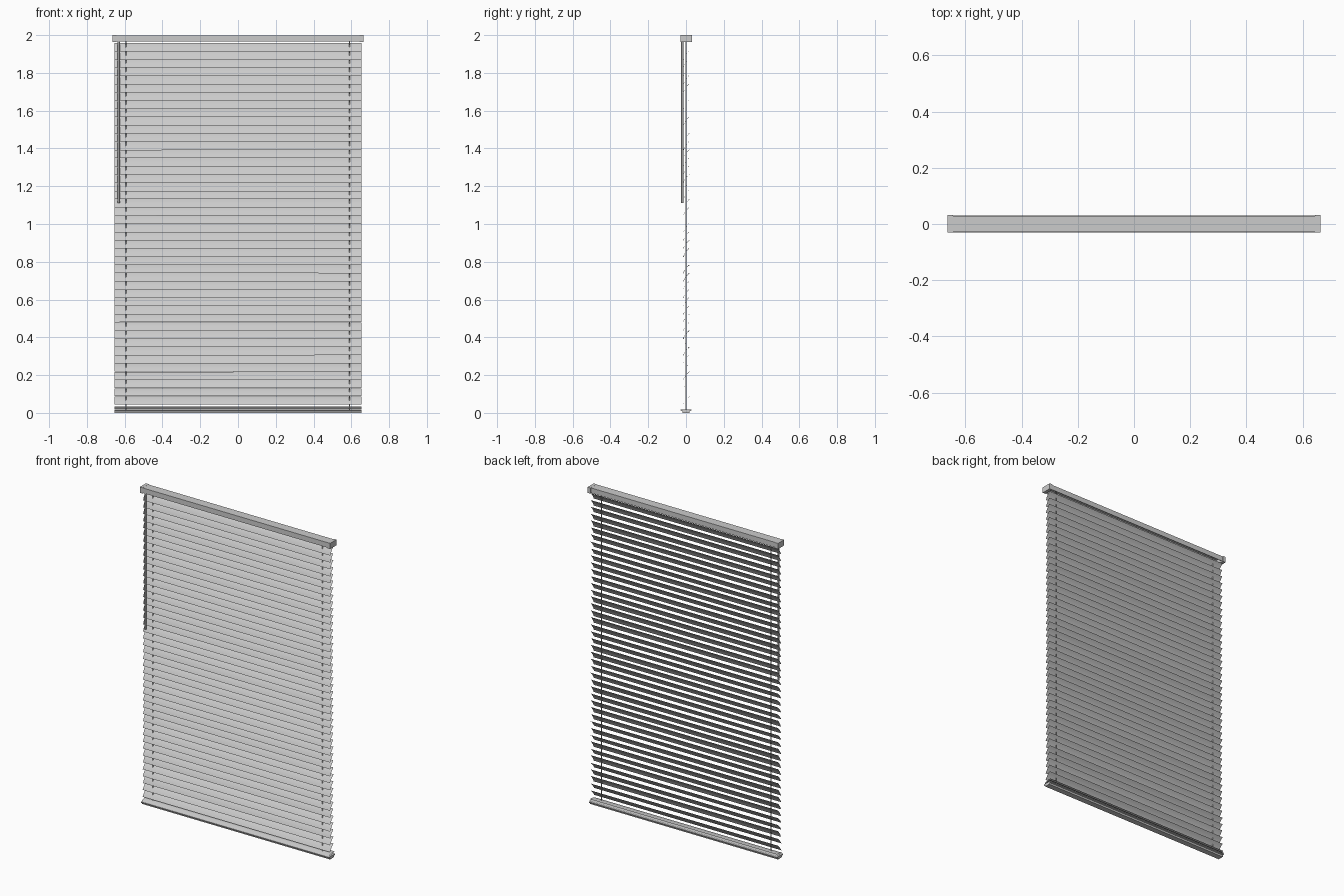
import bpy, bmesh, math, random
from mathutils import Vector

random.seed(4)
cube = bpy.data.objects.get("Cube")
if cube:
    bpy.data.objects.remove(cube, do_unlink=True)

grey = bpy.data.materials.new("light_grey")
grey.use_nodes = True
colour = (0.6, 0.6, 0.6, 1)
grey.diffuse_color = colour
grey.node_tree.nodes["Principled BSDF"].inputs["Base Color"].default_value = colour


def finish(name, bm, smooth=False):
    mesh = bpy.data.meshes.new(name)
    bm.to_mesh(mesh)
    bm.free()
    for poly in mesh.polygons:
        poly.use_smooth = smooth
    mesh.materials.append(grey)
    obj = bpy.data.objects.new(name, mesh)
    bpy.context.collection.objects.link(obj)
    return obj


def extrude_x(name, profile, half):
    """Closed y-z profile swept along x."""
    bm = bmesh.new()
    face = bm.faces.new([bm.verts.new((-half, y, z)) for y, z in profile])
    moved = bmesh.ops.extrude_face_region(bm, geom=[face])["geom"]
    verts = [g for g in moved if isinstance(g, bmesh.types.BMVert)]
    bmesh.ops.translate(bm, verts=verts, vec=(2 * half, 0, 0))
    bmesh.ops.recalc_face_normals(bm, faces=bm.faces)
    return finish(name, bm)


def box(name, lo, hi):
    obj = extrude_x(name, [(lo[1], lo[2]), (hi[1], lo[2]), (hi[1], hi[2]), (lo[1], hi[2])],
                    (hi[0] - lo[0]) / 2)
    obj.location.x = (lo[0] + hi[0]) / 2
    return obj


def rod(name, x, y, z0, z1, radius, sides):
    bm = bmesh.new()
    bmesh.ops.create_cone(bm, cap_ends=True, segments=sides, radius1=radius,
                          radius2=radius, depth=z1 - z0)
    obj = finish(name, bm)
    obj.location = (x, y, (z0 + z1) / 2)
    return obj


def slat(name, z, tilts, half=0.653, width=0.055, crown=0.003, steps=4):
    """Crowned strip, front edge low, with its own tilt at each end."""
    bm = bmesh.new()
    rows = []
    for x, tilt in zip((-half, half), tilts):
        along = Vector((0, math.cos(tilt), math.sin(tilt)))
        normal = Vector((0, -math.sin(tilt), math.cos(tilt)))
        row = []
        for i in range(steps + 1):
            t = 2 * i / steps - 1
            p = Vector((x, 0, z)) + along * t * width / 2 + normal * crown * (0.5 - t * t)
            row.append(bm.verts.new(p))
        rows.append(row)
    for i in range(steps):
        bm.faces.new((rows[0][i], rows[1][i], rows[1][i + 1], rows[0][i + 1]))
    return finish(name, bm, True)


# Head rail: channel open underneath, with a bracket at each end
extrude_x("head_rail", [(-0.029, 1.967), (-0.029, 1.999), (0.028, 1.999), (0.028, 1.967),
                        (0.025, 1.967), (0.025, 1.996), (-0.026, 1.996), (-0.026, 1.967)], 0.646)
for side, x in (("right", -0.664), ("left", 0.644)):
    box(side + "_bracket", (x, -0.03, 1.964), (x + 0.02, 0.032, 2.0))

# Slats, slightly uneven
count = 44
for i in range(count):
    z = 0.067 + i * 0.0435
    base = math.radians(53 + 4 * i / count)
    uneven = math.radians(5 if i < count / 2 else 3)
    tilts = [base + random.uniform(-uneven, uneven) for end in range(2)]
    slat(f"slat_{i + 1}", z + random.uniform(-0.001, 0.001), tilts)

# Slats resting on the bottom rail
for i in range(2):
    slat(f"resting_slat_{i + 1}", 0.023 + i * 0.008, (0.08 + 0.1 * i, 0.08 + 0.1 * i))

# Bottom rail: wide lip above a narrower foot
extrude_x("bottom_rail", [(-0.018, 0), (0.018, 0), (0.02, 0.01), (0.03, 0.012), (0.03, 0.018),
                          (-0.03, 0.018), (-0.03, 0.012), (-0.02, 0.01)], 0.655)

# Lift cords and tilt wand
for side, x in (("right", -0.594), ("left", 0.59)):
    rod(side + "_cord", x, 0, 0.015, 1.997, 0.003, 6)
rod("tilt_wand", -0.631, -0.02, 1.11, 1.975, 0.007, 6)
